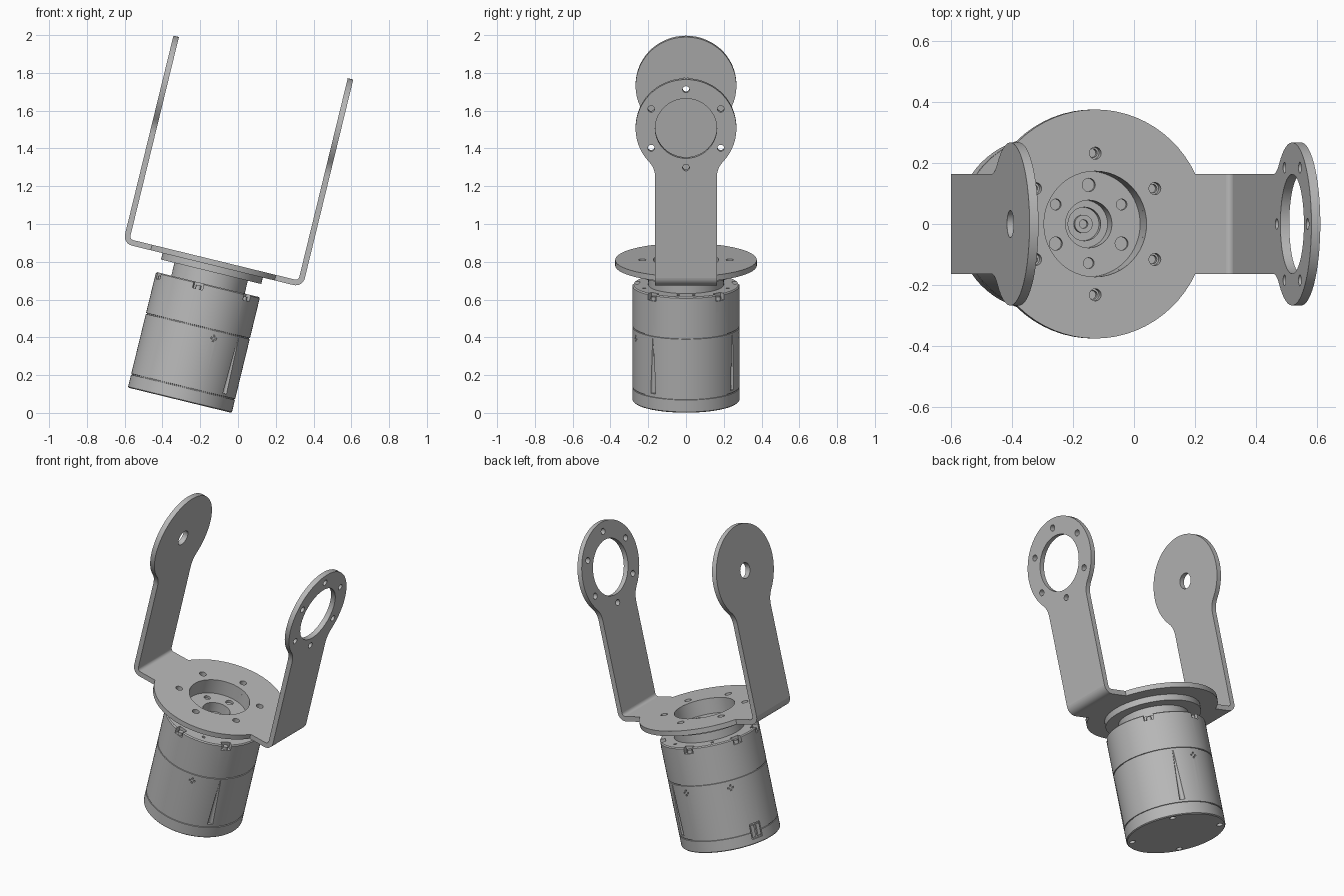
import bpy, bmesh
from math import radians, sin, cos, sqrt, atan2, pi
from mathutils import Matrix, Vector

if "Cube" in bpy.data.objects:
    bpy.data.objects.remove(bpy.data.objects["Cube"])

# Whole assembly leans about the y axis
LEAN = Matrix.Translation((-0.308, 0, 0.067)) @ Matrix.Rotation(radians(13.7), 4, 'Y')

grey = bpy.data.materials.new("metal_grey")
grey.use_nodes = True
colour = (0.48, 0.48, 0.48, 1)
grey.diffuse_color = colour
grey.node_tree.nodes["Principled BSDF"].inputs["Base Color"].default_value = colour


def add_object(name, bm, matrix=Matrix()):
    bmesh.ops.remove_doubles(bm, verts=bm.verts, dist=0.0001)
    bmesh.ops.transform(bm, matrix=matrix, verts=bm.verts)
    bmesh.ops.recalc_face_normals(bm, faces=bm.faces)
    mesh = bpy.data.meshes.new(name)
    bm.to_mesh(mesh)
    bm.free()
    mesh.materials.clear()
    mesh.materials.append(grey)
    mesh.shade_smooth()
    mesh.set_sharp_from_angle(angle=radians(30))
    obj = bpy.data.objects.new(name, mesh)
    obj.matrix_world = LEAN
    bpy.context.collection.objects.link(obj)
    return obj


def evaluated_mesh(obj):
    dg = bpy.context.evaluated_depsgraph_get()
    dg.update()
    return bpy.data.meshes.new_from_object(obj.evaluated_get(dg))


def arc(cx, cy, r, a0, a1, n):
    return [(cx + r * cos(a0 + (a1 - a0) * i / n), cy + r * sin(a0 + (a1 - a0) * i / n))
            for i in range(n + 1)]


def circle(cx, cy, r, n=32):
    return arc(cx, cy, r, 0, 2 * pi, n)[:-1]


def hole_ring(cx, cy, ring, r):
    return [circle(cx + ring * cos(radians(a)), cy + ring * sin(radians(a)), r, 16)
            for a in range(30, 390, 60)]


def plate(name, loops, thickness, matrix):
    """Flat sheet from an outline followed by its holes."""
    curve = bpy.data.curves.new(name, 'CURVE')
    curve.dimensions = '2D'
    curve.fill_mode = 'BOTH'
    curve.extrude = thickness / 2
    for loop in loops:
        spline = curve.splines.new('POLY')
        spline.points.add(len(loop) - 1)
        for point, (x, y) in zip(spline.points, loop):
            point.co = (x, y, 0, 1)
        spline.use_cyclic_u = True
    temp = bpy.data.objects.new(name + "_outline", curve)
    bpy.context.collection.objects.link(temp)
    mesh = evaluated_mesh(temp)
    bpy.data.objects.remove(temp)
    bm = bmesh.new()
    bm.from_mesh(mesh)
    bpy.data.meshes.remove(mesh)
    return add_object(name, bm, matrix)


def lathe(name, profile, closed=False):
    bm = bmesh.new()
    verts = [bm.verts.new((r, 0, z)) for r, z in profile]
    pairs = list(zip(verts, verts[1:])) + ([(verts[-1], verts[0])] if closed else [])
    edges = [bm.edges.new(p) for p in pairs]
    bmesh.ops.spin(bm, geom=verts + edges, cent=(0, 0, 0), axis=(0, 0, 1),
                   angle=2 * pi, steps=64)
    return add_object(name, bm)


def polar(angle, r, z):
    return Matrix.Rotation(radians(angle), 4, 'Z') @ Matrix.Translation((r, 0, z))


def add_peg(bm, angle, ring, z, r, depth, top=None):
    bmesh.ops.create_cone(bm, cap_ends=True, segments=16, radius1=r,
                          radius2=r if top is None else top, depth=depth,
                          matrix=polar(angle, ring, z))


def add_block(bm, angle, ring, z, size, shift=0):
    bmesh.ops.create_cube(bm, size=1, matrix=polar(angle, ring, z)
                          @ Matrix.Translation((0, shift, 0)) @ Matrix.Diagonal((*size, 1)))


def carve(obj, bm):
    cutter = add_object(obj.name + "_cutter", bm)
    cutter.hide_render = True
    mod = obj.modifiers.new("carve", 'BOOLEAN')
    mod.operation, mod.solver, mod.object = 'DIFFERENCE', 'EXACT', cutter
    mesh = evaluated_mesh(obj)
    obj.modifiers.clear()
    obj.data = mesh
    mesh.shade_smooth()
    mesh.set_sharp_from_angle(angle=radians(30))
    bpy.data.objects.remove(cutter)


# Bracket dimensions
HALF, THICK, STRIP, LOW = 0.49, 0.03, 0.163, 0.735
BEND = 0.05
FLAT = HALF - BEND

# Bracket base: round plate with a strip running out to each side
corner = atan2(STRIP, sqrt(0.375 ** 2 - STRIP ** 2))
outline = ([(FLAT, STRIP)] + arc(0, 0, 0.375, corner, pi - corner, 24) + [(-FLAT, STRIP), (-FLAT, -STRIP)]
           + arc(0, 0, 0.375, pi + corner, 2 * pi - corner, 24) + [(FLAT, -STRIP)])
plate("bracket_base", [outline, circle(0, 0, 0.173, 48)] + hole_ring(0, 0, 0.232, 0.02),
      THICK, Matrix.Translation((0, 0, LOW + THICK / 2)))

# Arm outline: straight strip, concave neck, round head
HEAD, HEAD_R, NECK = 1.6, 0.267, 0.12
ny = STRIP + NECK
nz = HEAD - sqrt((HEAD_R + NECK) ** 2 - ny ** 2)
neck_angle = atan2(nz - HEAD, ny)
right_side = [(STRIP, LOW + BEND)] + arc(ny, nz, NECK, pi, pi + neck_angle, 6)
head = arc(0, HEAD, HEAD_R, neck_angle, pi - neck_angle, 44)[1:-1]
arm = right_side + head + [(-y, z) for y, z in reversed(right_side)]
to_yz = Matrix(((0, 0, 1, 0), (1, 0, 0, 0), (0, 1, 0, 0), (0, 0, 0, 1)))
to_xz = Matrix(((1, 0, 0, 0), (0, 0, -1, 0), (0, 1, 0, 0), (0, 0, 0, 1)))
arm_holes = {
    "left": [circle(0, HEAD, 0.163, 40)] + hole_ring(0, HEAD, 0.213, 0.018),
    "right": [circle(0, HEAD, 0.045)],
}
for side, sign in (("left", 1), ("right", -1)):
    plate(side + "_arm", [arm] + arm_holes[side], THICK,
          Matrix.Translation((sign * (HALF - THICK / 2), 0, 0)) @ to_yz)
    bend = (arc(FLAT, LOW + BEND, BEND, -pi / 2, 0, 8)
            + arc(FLAT, LOW + BEND, BEND - THICK, 0, -pi / 2, 8))
    plate(side + "_bend", [[(sign * x, z) for x, z in bend]], 2 * STRIP, to_xz)

# Motor body with two seams and a stepped centre bore
R, TOP = 0.283, 0.63
profile = [(0, 0), (R - 0.005, 0), (R, 0.005)]
for seam in (0.073, 0.404):
    profile += [(R, seam - 0.003), (R - 0.005, seam - 0.002),
                (R - 0.005, seam + 0.002), (R, seam + 0.003)]
profile += [(R, TOP - 0.006), (R - 0.006, TOP), (0.078, TOP), (0.078, 0.615), (0.055, 0.615),
            (0.055, 0.59), (0.03, 0.59), (0.03, 0.605), (0.014, 0.605), (0.014, 0.59), (0, 0.59)]
body = lathe("motor_body", profile)

# Notches, slots, marks, socket and screw holes in the body
bm = bmesh.new()
notches = (40, 100, 160, -40, -100, -160)
for a in notches:
    add_block(bm, a, 0.275, 0.62, (0.05, 0.055, 0.05))
for a in range(10, 370, 20):
    if all(abs((a - n + 180) % 360 - 180) > 14 for n in notches):
        add_peg(bm, a, 0.235, TOP, 0.009, 0.03)
for a in (-38, 60):
    add_peg(bm, a, R, 0.24, 0.016, 0.3, 0.003)
for a in (-70, 85, 140):
    for shift, rise in ((0.013, 0), (-0.013, 0), (0, 0.013), (0, -0.013)):
        add_block(bm, a, R, 0.36 + rise, (0.02, 0.009, 0.009), shift)
for a in (45, 135, 225, 315):
    add_peg(bm, a, 0.25, 0, 0.018, 0.03)
add_block(bm, 160, R, 0.075, (0.03, 0.07, 0.09))
carve(body, bm)

# Screw heads sitting in the notches, and the plug in the socket
bm = bmesh.new()
for a in notches:
    add_peg(bm, a, 0.266, 0.605, 0.014, 0.02)
add_object("notch_screws", bm)
bm = bmesh.new()
for shift in (-0.018, 0.018):
    add_block(bm, 160, 0.273, 0.075, (0.015, 0.022, 0.07), shift)
add_object("socket_plug", bm)

# Output flange carrying the bracket, with its screw holes
flange = lathe("output_flange", [(0.078, TOP), (0.2, TOP), (0.2, 0.7), (0.273, 0.7),
                                 (0.273, LOW), (0.173, LOW), (0.173, 0.675), (0.078, 0.675)], True)
bm = bmesh.new()
for i, a in enumerate(range(30, 390, 60)):
    add_peg(bm, a, 0.232, LOW, 0.014, 0.04)
    add_peg(bm, a, 0.128, 0.675, (0.018, 0.022)[i % 2], 0.03)
carve(flange, bm)
